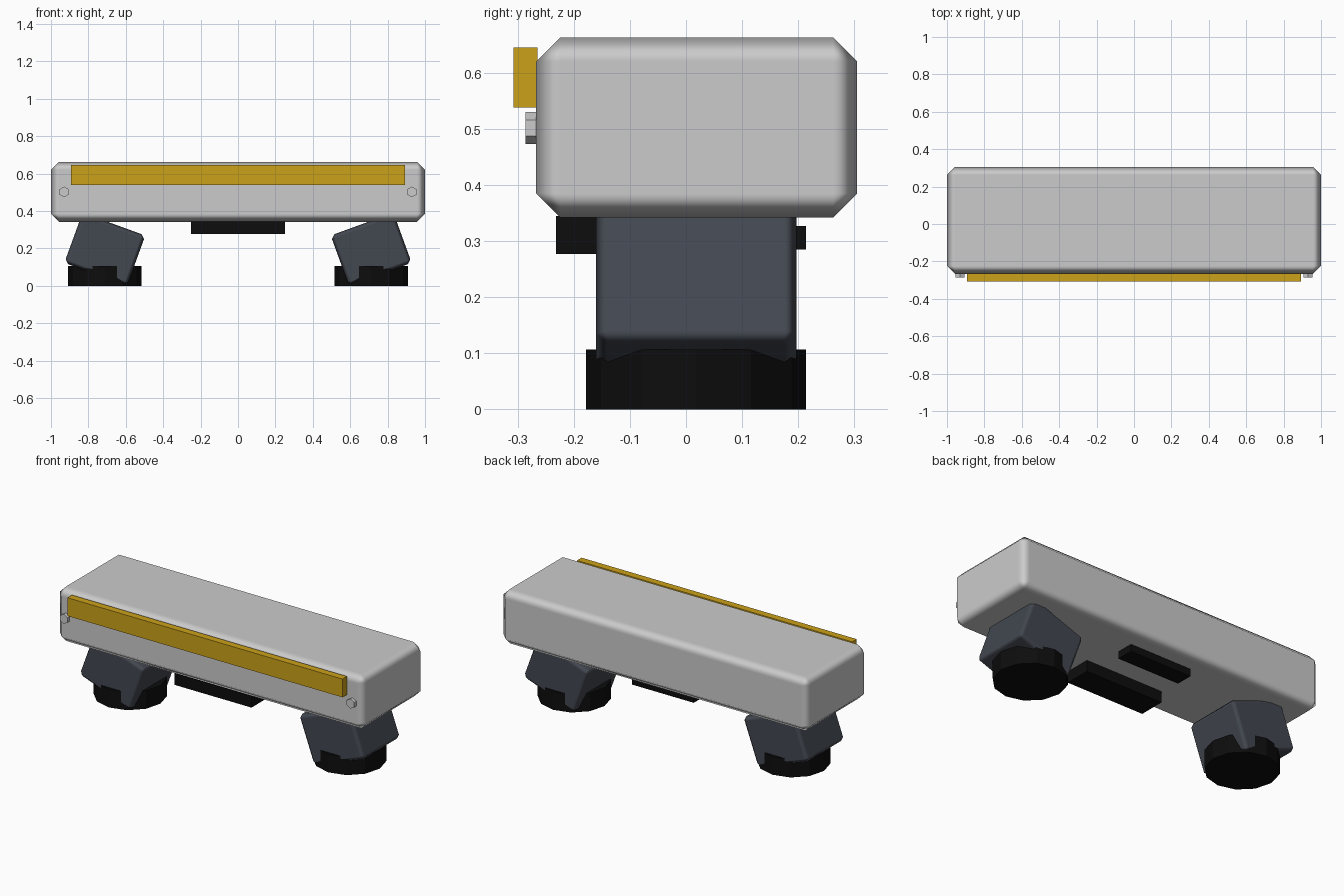
import bpy
from math import radians

if "Cube" in bpy.data.objects:
    bpy.data.objects.remove(bpy.data.objects["Cube"])


def material(name, rgb):
    m = bpy.data.materials.new(name)
    m.diffuse_color = (*rgb, 1)
    m.use_nodes = True
    m.node_tree.nodes["Principled BSDF"].inputs["Base Color"].default_value = m.diffuse_color
    return m


yellow = material("yellow_paint", (0.60, 0.36, 0.01))
slate = material("dark_slate", (0.055, 0.063, 0.08))
black = material("black_rubber", (0.004, 0.004, 0.004))


def finish(o, name, mat, bevel):
    o.name = name
    if mat:
        o.data.materials.append(mat)
    if bevel:
        b = o.modifiers.new("chamfer", "BEVEL")
        b.width = bevel
        b.segments = 1
        b.harden_normals = True
        bpy.ops.object.shade_smooth()
    return o


def box(name, center, size, mat=None, bevel=0, tilt=0):
    bpy.ops.mesh.primitive_cube_add(size=1, location=center)
    o = bpy.context.object
    o.scale = size
    bpy.ops.object.transform_apply(location=False, rotation=False, scale=True)
    o.rotation_euler.y = tilt
    return finish(o, name, mat, bevel)


def cylinder(name, sides, radius, depth, center, mat=None, rot_x=0):
    bpy.ops.mesh.primitive_cylinder_add(vertices=sides, radius=radius, depth=depth,
                                        location=center, rotation=(rot_x, 0, 0))
    return finish(bpy.context.object, name, mat, 0)


# Main chamfered body and front stripe
box("body", (0, 0.019, 0.5025), (2.0, 0.572, 0.321), bevel=0.043)
box("front_stripe", (0, -0.286, 0.5915), (1.786, 0.042, 0.107), yellow)

# Blocks under the body
box("front_under_block", (0, -0.155, 0.311), (0.5, 0.154, 0.068), black)
box("rear_under_block", (0, 0.164, 0.306), (0.4, 0.1, 0.042), black)

# Mirrored tilted legs, round feet and hex bolts
for side, s in (("right", 1), ("left", -1)):
    box(f"{side}_leg", (s * 0.712, 0.018, 0.196), (0.357, 0.357, 0.285),
        slate, bevel=0.021, tilt=radians(-20 * s))
    cylinder(f"{side}_foot", 12, 0.196, 0.107, (s * 0.712, 0.018, 0.0535), black)
    cylinder(f"{side}_bolt", 6, 0.0285, 0.036, (s * 0.93, -0.268, 0.502), rot_x=radians(90))
